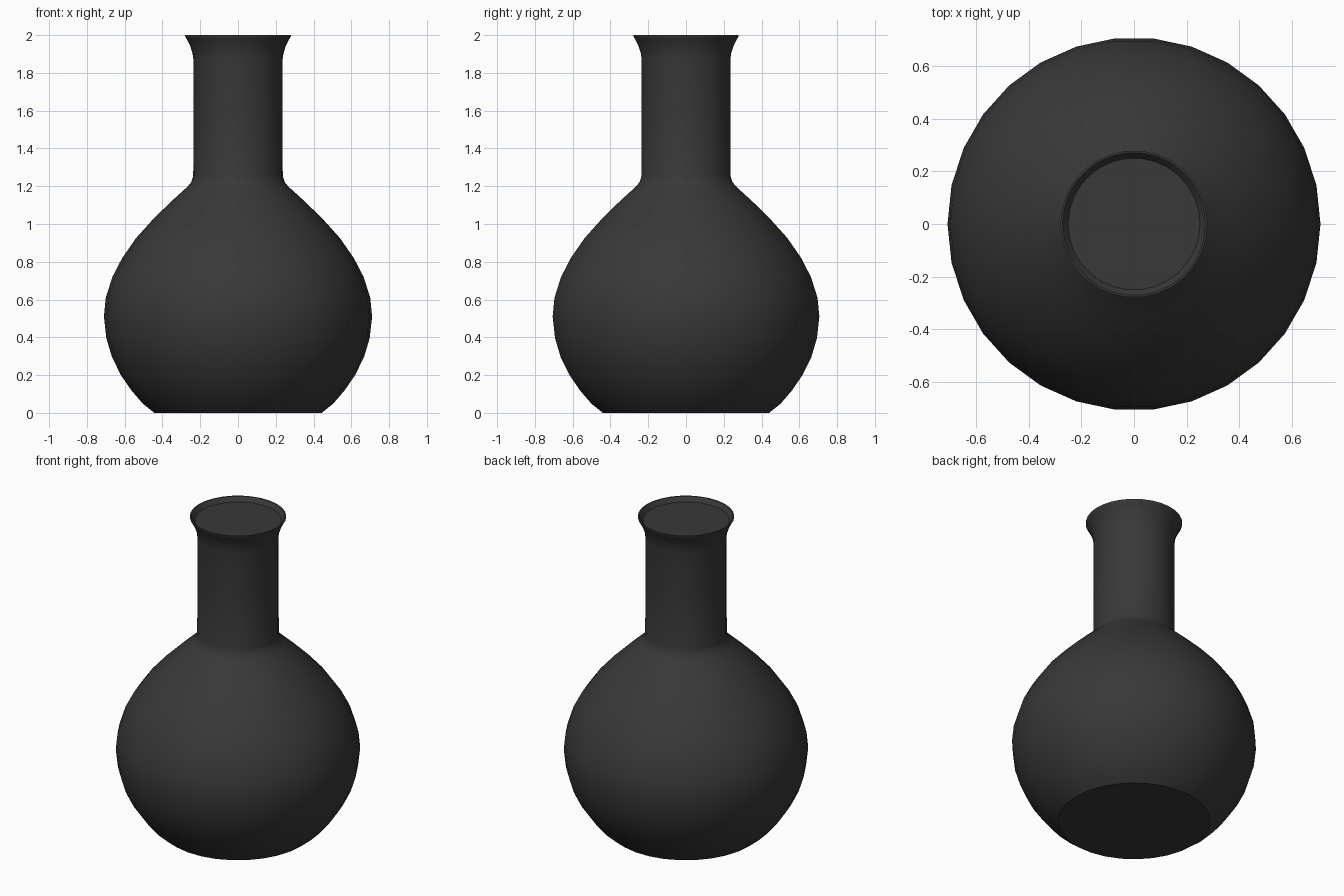
import bpy, bmesh
from math import cos, sin, tau, radians

if "Cube" in bpy.data.objects:
    bpy.data.objects.remove(bpy.data.objects["Cube"])

SIDES = 30

# Outer profile (radius, height) from base edge to lip, then into the mouth
profile = [
    (0.443, 0.0), (0.505, 0.05), (0.565, 0.12), (0.62, 0.2), (0.667, 0.295),
    (0.697, 0.395), (0.71, 0.51), (0.70, 0.61), (0.665, 0.72), (0.613, 0.82),
    (0.54, 0.925), (0.45, 1.025), (0.355, 1.118), (0.268, 1.197),
    (0.247, 1.222), (0.237, 1.255), (0.236, 1.56), (0.236, 1.87),
    (0.241, 1.905), (0.254, 1.945), (0.272, 1.98), (0.28, 1.993), (0.28, 2.0),
    (0.272, 2.0), (0.262, 1.988), (0.251, 1.973),
]


def lathe(name, points):
    """Spin a profile about z, closing both ends with flat caps."""
    bm = bmesh.new()
    rings = [[bm.verts.new((r * cos(tau * i / SIDES), r * sin(tau * i / SIDES), z))
              for i in range(SIDES)] for r, z in points]
    for a, b in zip(rings, rings[1:]):
        for i in range(SIDES):
            j = (i + 1) % SIDES
            bm.faces.new((a[i], a[j], b[j], b[i]))
    bm.faces.new(rings[0][::-1])
    bm.faces.new(rings[-1])
    mesh = bpy.data.meshes.new(name)
    bm.to_mesh(mesh)
    bm.free()
    obj = bpy.data.objects.new(name, mesh)
    bpy.context.collection.objects.link(obj)
    bpy.context.view_layer.objects.active = obj
    obj.select_set(True)
    bpy.ops.object.shade_smooth_by_angle(angle=radians(35))
    return obj


# Dark flask with a shallow closed mouth
flask = lathe("flask", profile)
mat = bpy.data.materials.new("dark_grey")
mat.diffuse_color = (0.04, 0.04, 0.04, 1)
mat.use_nodes = True
mat.node_tree.nodes["Principled BSDF"].inputs["Base Color"].default_value = mat.diffuse_color
flask.data.materials.append(mat)
